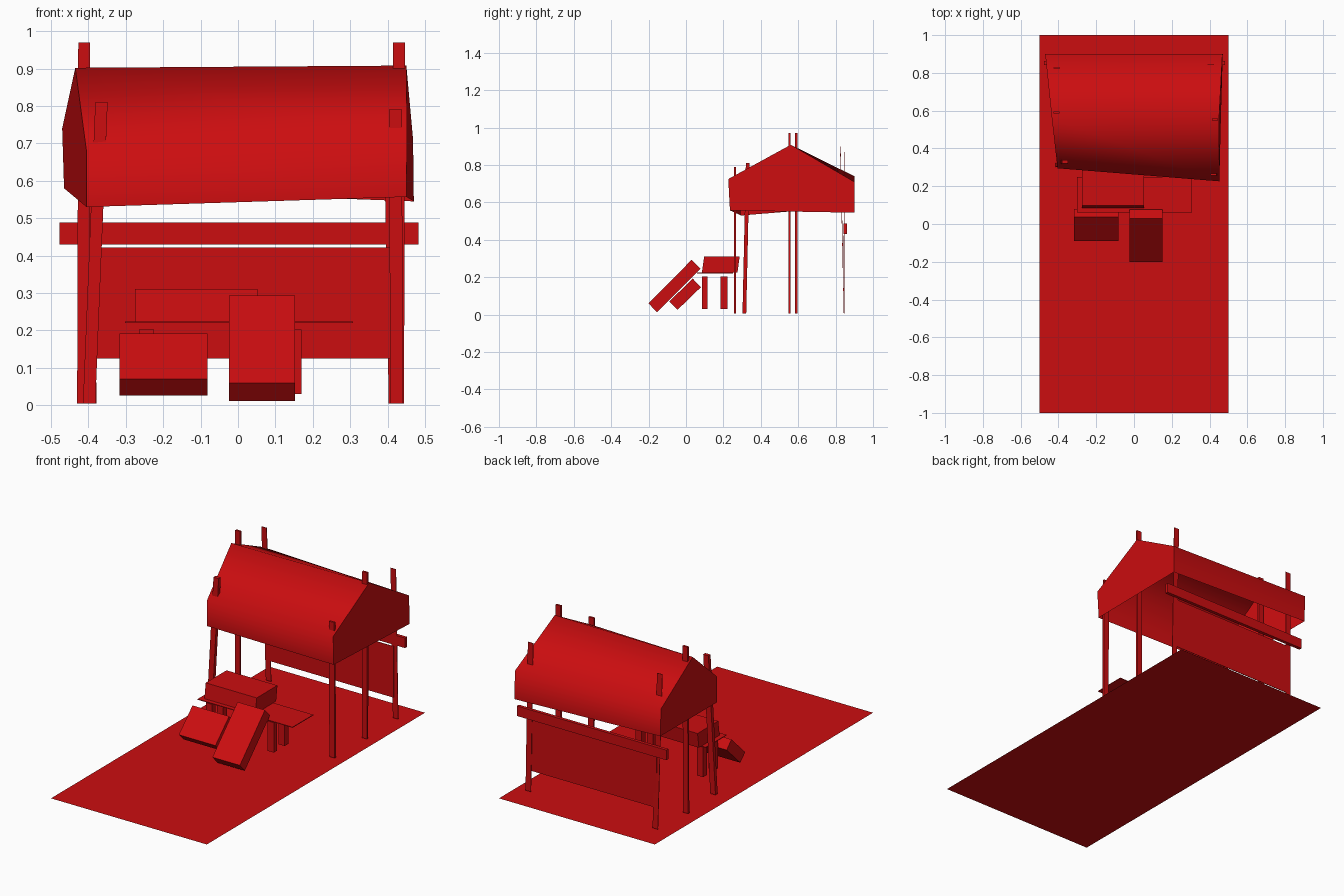
import bpy, math

cube = bpy.data.objects.get("Cube")
if cube:
    bpy.data.objects.remove(cube, do_unlink=True)

red = bpy.data.materials.new("red paint")
red.use_nodes = True
red.diffuse_color = (0.6, 0.004, 0.005, 1)
red.node_tree.nodes["Principled BSDF"].inputs["Base Color"].default_value = red.diffuse_color


def add_mesh(name, verts, faces):
    mesh = bpy.data.meshes.new(name)
    mesh.from_pydata(verts, [], faces)
    mesh.materials.append(red)
    obj = bpy.data.objects.new(name, mesh)
    bpy.context.collection.objects.link(obj)
    return obj


def loft(name, left, right, capped=True):
    """Join two matching outlines, listed clockwise as seen from +x."""
    n = len(left)
    faces = [(i, (i + 1) % n, n + (i + 1) % n, n + i) for i in range(n)]
    faces = [f[::-1] for f in faces]
    if capped:
        faces += [tuple(range(n)), tuple(range(2 * n - 1, n - 1, -1))]
    return add_mesh(name, left + right, faces)


def prism(name, x0, x1, outline):
    """Extrude a (y, z) outline along x."""
    return loft(name, [(x0, y, z) for y, z in outline], [(x1, y, z) for y, z in outline])


def box(name, x0, x1, y0, y1, z0, z1):
    return prism(name, x0, x1, [(y0, z0), (y0, z1), (y1, z1), (y1, z0)])


def post(name, foot, top, width, depth):
    """Thin post leaning from foot to top."""
    def side(s):
        return [(p[0] + s * width / 2, p[1] + d * depth / 2, p[2])
                for p, d in ((foot, -1), (top, -1), (top, 1), (foot, 1))]
    return loft(name, side(-1), side(1))


# Ground sheet
add_mesh("ground_sheet", [(-.5, -1, 0), (.5, -1, 0), (.5, 1, 0), (-.5, 1, 0)], [(0, 1, 2, 3)])

# Canopy: soft-shaded cover with crisp gables and an open underside
left_end = [(-.405, .295, .53), (-.405, .295, .68), (-.435, .56, .902),
            (-.47, .9, .74), (-.465, .9, .58)]
right_end = [(.45, .235, .557), (.452, .226, .725), (.45, .56, .908),
             (.468, .9, .71), (.47, .9, .545)]
canopy = loft("canopy", left_end, right_end)
mesh = canopy.data
corners, loops = [v.co.copy() for v in mesh.vertices], [tuple(p.vertices) for p in mesh.polygons]
bpy.data.objects.remove(canopy, do_unlink=True)
loops.pop(4)  # drop the underside
canopy = add_mesh("canopy", corners, loops)
bpy.ops.object.select_all(action="DESELECT")
canopy.select_set(True)
bpy.context.view_layer.objects.active = canopy
bpy.ops.object.shade_smooth_by_angle(angle=math.radians(72))

# Posts
post("front_right_post", (-.398, .312, .005), (-.365, .33, .81), .033, .02)
post("front_left_post", (.424, .262, .005), (.421, .262, .79), .034, .012)
post("middle_right_post", (-.414, .59, .005), (-.411, .59, .97), .032, .012)
post("middle_left_post", (.428, .553, .005), (.43, .553, .97), .032, .012)
post("back_right_post", (-.395, .845, .005), (-.41, .825, .9), .034, .003)
post("back_left_post", (.42, .845, .005), (.405, .845, .87), .034, .003)

# Back rail and panel
box("back_rail", -.477, .482, .843, .862, .43, .488)
box("back_panel", -.4, .41, .839, .842, .125, .422)

# Table with four legs
box("table_top", -.302, .308, .06, .25, .22, .224)
for side, x in (("right", -.265), ("left", .13)):
    box(f"table_front_{side}_leg", x, x + .04, .085, .115, .03, .203)
    box(f"table_back_{side}_leg", x, x + .04, .185, .222, .03, .203)

# Crate on the table and two tilted crates in front of it
prism("table_crate", -.275, .052, [(.085, .224), (.097, .311), (.287, .311), (.275, .224)])
prism("large_tilted_crate", -.024, .152, [(-.155, .012), (-.2, .06), (.03, .293), (.077, .245)])
prism("small_tilted_crate", -.317, -.082, [(-.045, .026), (-.09, .07), (.036, .192), (.08, .147)])
